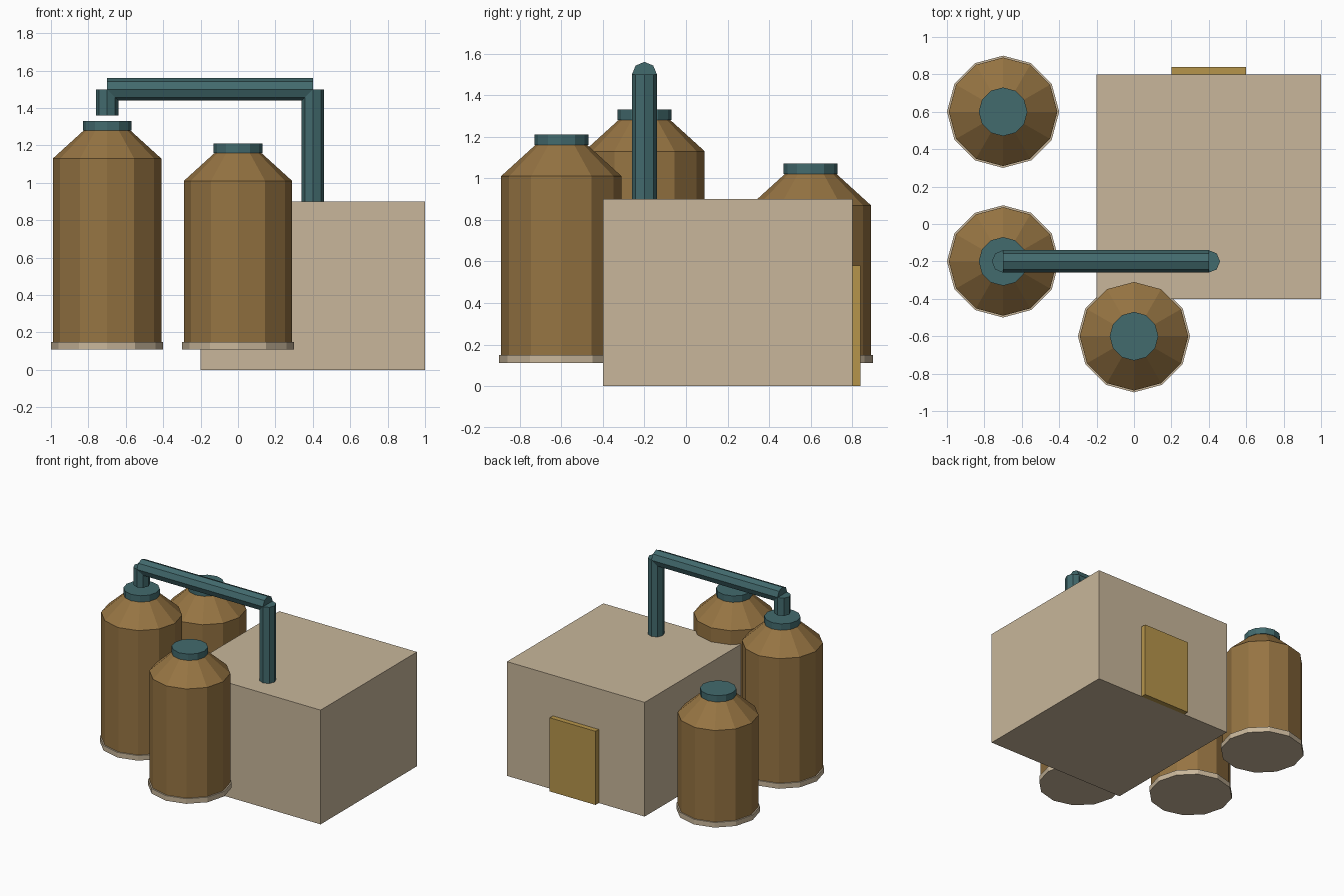
import bpy, math

if "Cube" in bpy.data.objects:
    bpy.data.objects.remove(bpy.data.objects["Cube"])


def material(name, rgb):
    m = bpy.data.materials.new(name)
    m.diffuse_color = (*rgb, 1)
    m.use_nodes = True
    m.node_tree.nodes["Principled BSDF"].inputs["Base Color"].default_value = m.diffuse_color
    return m


CONCRETE = material("concrete", (0.58, 0.47, 0.325))
BROWN = material("rusty_brown", (0.305, 0.175, 0.055))
TEAL = material("dark_teal", (0.055, 0.145, 0.155))
GOLD = material("door_ochre", (0.47, 0.30, 0.07))


def finish(name, mat):
    o = bpy.context.object
    o.name = name
    o.data.materials.append(mat)
    return o


def box(name, lo, hi, mat):
    mid = [(a + b) / 2 for a, b in zip(lo, hi)]
    bpy.ops.mesh.primitive_cube_add(size=1, location=mid)
    o = finish(name, mat)
    o.scale = [b - a for a, b in zip(lo, hi)]


def drum(name, x, y, z0, z1, r0, r1, sides, mat):
    """Upright cylinder or frustum between two heights."""
    bpy.ops.mesh.primitive_cone_add(vertices=sides, radius1=r0, radius2=r1,
                                    depth=z1 - z0, location=(x, y, (z0 + z1) / 2))
    return finish(name, mat)


# Building and its rear door
box("building", (-0.2, -0.4, 0), (1, 0.8, 0.9), CONCRETE)
box("door", (0.2, 0.8, 0), (0.6, 0.84, 0.58), GOLD)

# Three silos: base ring, body, sloped shoulder, cap
for tag, x, y, h in (("tall", -0.7, -0.2, 1.13),
                     ("middle", 0.0, -0.6, 1.01),
                     ("short", -0.7, 0.6, 0.87)):
    drum(tag + "_silo_base", x, y, 0.11, 0.15, 0.30, 0.30, 12, CONCRETE)
    drum(tag + "_silo_body", x, y, 0.15, h, 0.29, 0.29, 12, BROWN)
    drum(tag + "_silo_shoulder", x, y, h, h + 0.15, 0.29, 0.125, 12, BROWN)
    drum(tag + "_silo_cap", x, y, h + 0.15, h + 0.20, 0.13, 0.13, 12, TEAL)

# Overhead pipe from the tall silo to the building roof
drum("pipe_outlet", -0.7, -0.2, 1.36, 1.5, 0.06, 0.06, 8, TEAL)
drum("pipe_riser", 0.4, -0.2, 0.9, 1.5, 0.06, 0.06, 8, TEAL)
bpy.ops.mesh.primitive_cylinder_add(vertices=8, radius=0.06, depth=1.1,
                                    location=(-0.15, -0.2, 1.5),
                                    rotation=(0, math.pi / 2, 0))
finish("pipe_crossing", TEAL)
